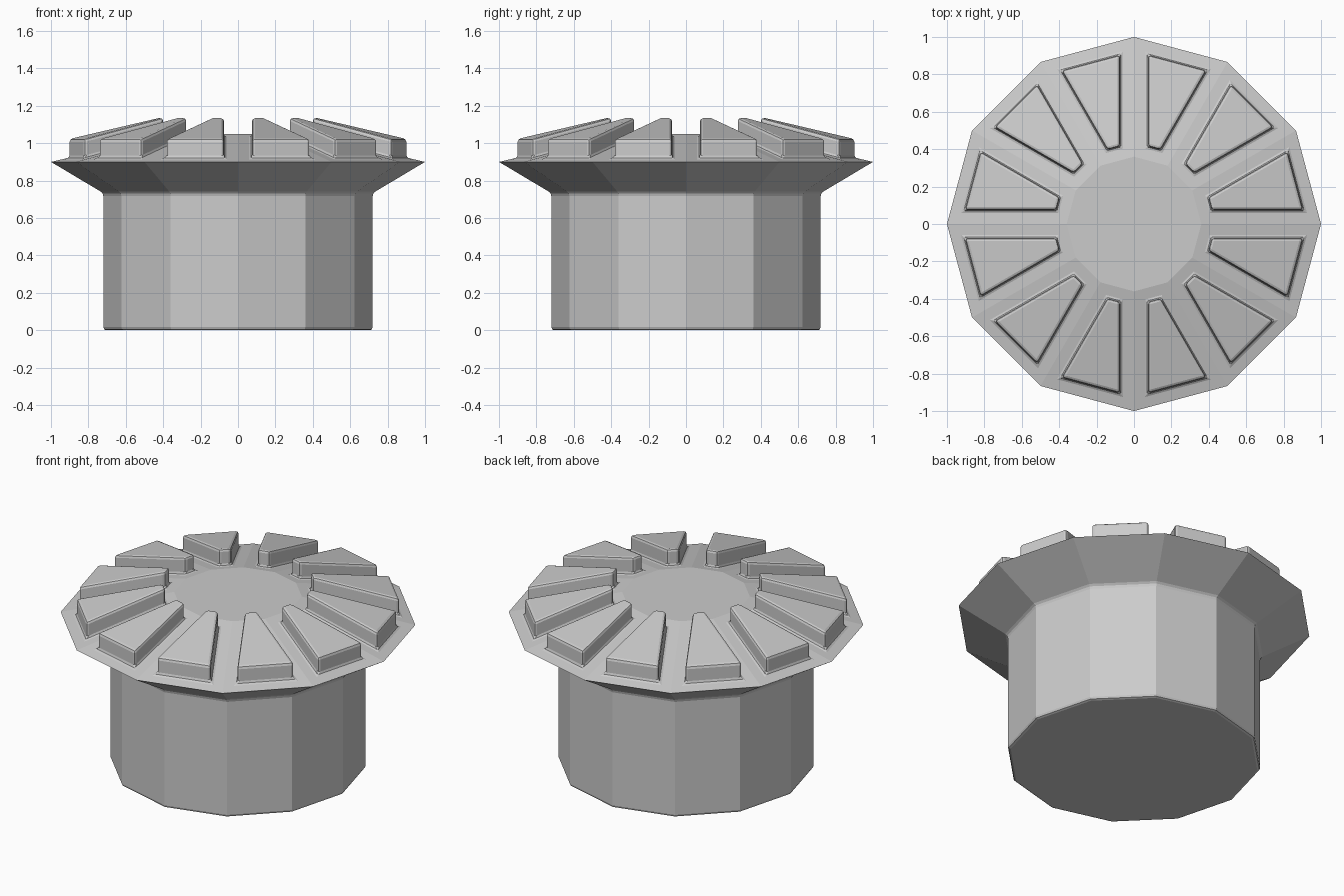
import bpy, bmesh
from math import sin, cos, pi, radians

if "Cube" in bpy.data.objects:
    bpy.data.objects.remove(bpy.data.objects["Cube"])

SIDES = 12
# (radius, height) from the foot to the flat crown
PROFILE = [(0.72, 0.0), (0.72, 0.733), (1.0, 0.9), (0.36, 1.05)]

bm = bmesh.new()
rings = [[bm.verts.new((r * cos(2 * pi * i / SIDES), r * sin(2 * pi * i / SIDES), z))
          for i in range(SIDES)] for r, z in PROFILE]

# Stem, flared underside and sloping top
bands = []
for lower, upper in zip(rings, rings[1:]):
    bands.append([bm.faces.new((lower[i], lower[(i + 1) % SIDES],
                                upper[(i + 1) % SIDES], upper[i]))
                  for i in range(SIDES)])
bm.faces.new(list(reversed(rings[0])))
bm.faces.new(rings[-1])
bm.normal_update()

# Raised wedge pads on each sloping face
pads = bands[-1]
bmesh.ops.inset_individual(bm, faces=pads, thickness=0.075, use_even_offset=True)
for pad in pads:
    new = bmesh.ops.extrude_discrete_faces(bm, faces=[pad])["faces"]
    bmesh.ops.translate(bm, verts=list(new[0].verts), vec=(0, 0, 0.105))
bm.normal_update()

# Soften the sharp edges, leaving the outer rim crisp
rim = set(rings[2])
soft = [e for e in bm.edges
        if e.calc_face_angle(0) > radians(35) and not set(e.verts) <= rim]
bmesh.ops.bevel(bm, geom=soft, offset=0.016, offset_type='OFFSET', segments=2,
                profile=0.5, affect='EDGES', clamp_overlap=True)
bmesh.ops.recalc_face_normals(bm, faces=bm.faces[:])

mesh = bpy.data.meshes.new("studded_cap")
bm.to_mesh(mesh)
bm.free()
cap = bpy.data.objects.new("studded_cap", mesh)
bpy.context.collection.objects.link(cap)
